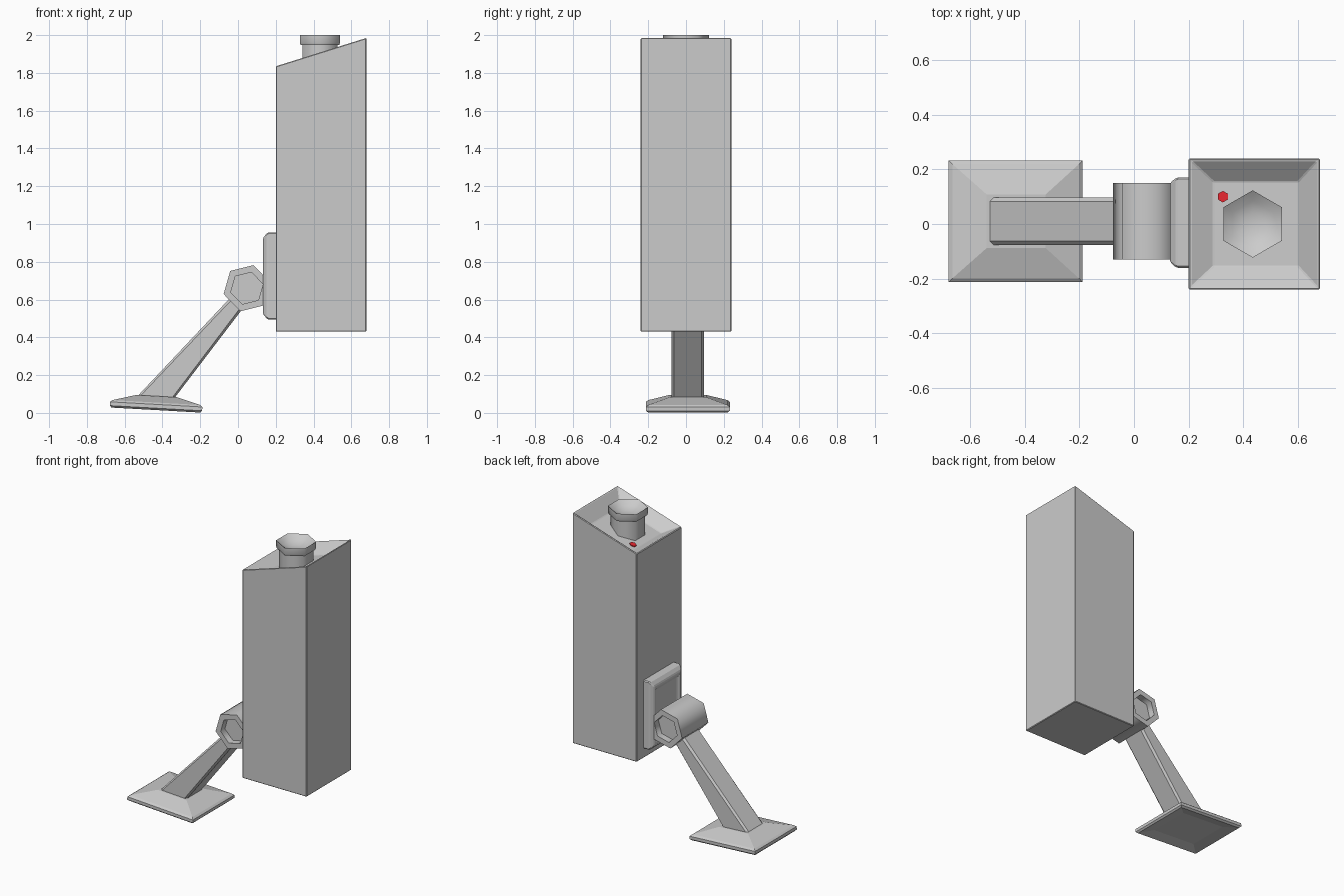
import bpy, bmesh, math

if "Cube" in bpy.data.objects:
    bpy.data.objects.remove(bpy.data.objects["Cube"])


def loft(name, rings, smooth=None, bevel=0):
    """Skin equal-sized point rings and cap both ends."""
    bm = bmesh.new()
    rows = [[bm.verts.new(p) for p in r] for r in rings]
    n = len(rows[0])
    for a, b in zip(rows, rows[1:]):
        for i in range(n):
            j = (i + 1) % n
            bm.faces.new((a[i], a[j], b[j], b[i]))
    bm.faces.new(rows[0])
    bm.faces.new(rows[-1])
    bmesh.ops.recalc_face_normals(bm, faces=bm.faces)
    me = bpy.data.meshes.new(name)
    bm.to_mesh(me)
    bm.free()
    ob = bpy.data.objects.new(name, me)
    bpy.context.collection.objects.link(ob)
    bpy.ops.object.select_all(action='DESELECT')
    bpy.context.view_layer.objects.active = ob
    ob.select_set(True)
    if smooth:
        bpy.ops.object.shade_smooth_by_angle(angle=math.radians(smooth))
    if bevel:
        m = ob.modifiers.new("edge", 'BEVEL')
        m.width = bevel
        m.segments = 1
        m.limit_method = 'ANGLE'
    return ob


def rect(hx, hy, z, cx=0, slope=0):
    return [(cx + sx * hx, sy * hy, z + slope * sx * hx)
            for sx, sy in ((-1, -1), (1, -1), (1, 1), (-1, 1))]


def hexagon(r, start):
    return [(r * math.cos(math.radians(start + 60 * i)),
             r * math.sin(math.radians(start + 60 * i))) for i in range(6)]


SLOPE = 0.15 / 0.48
YC = 0.01

# main case with slanted, sunken top
loft("case", [
    rect(.24, .24, .43, .44),
    rect(.24, .24, 1.91, .44, SLOPE),
    rect(.232, .232, 1.91, .44, SLOPE),
    rect(.155, .155, 1.847, .446, SLOPE)], bevel=.004)

# hexagonal dished nozzle
loft("nozzle", [[(.434 + x, y, z) for x, y in hexagon(r, 30)] for r, z in (
    (.106, 1.80), (.106, 1.947), (.118, 1.947), (.123, 1.96), (.123, 2.0),
    (.085, 1.972), (.04, 1.957))], smooth=62)

# red indicator, lying on the sunken floor
light = loft("indicator", [
    [(.325 + x, .1 + y, 1.81 + dz + SLOPE * x) for x, y in hexagon(.021, 30)]
    for dz in (-.01, .005)])
red = bpy.data.materials.new("red")
red.diffuse_color = (.8, .02, .03, 1)
red.use_nodes = True
red.node_tree.nodes["Principled BSDF"].inputs["Base Color"].default_value = red.diffuse_color
light.data.materials.append(red)

# bracket plate on the case side
loft("bracket_plate", [
    [(x, YC * .5 + sy * hy, .725 + sz * hz)
     for sy, sz in ((-1, -1), (1, -1), (1, 1), (-1, 1))]
    for x, hy, hz in ((.21, .165, .23), (.155, .165, .23), (.132, .145, .2),
                      (.132, .125, .175), (.145, .115, .165))], bevel=.006)

# hexagonal hinge barrel with sunken ends
loft("hinge_barrel", [
    [(.047 + x, YC + y, .66 + z) for x, z in hexagon(r, 74)]
    for r, y in ((.088, -.095), (.088, -.14), (.127, -.14),
                 (.127, .14), (.088, .14), (.088, .095))], smooth=62)


# tapered leg with chamfered edges
def leg_section(upper, lower, h=.086, c=.013):
    w = math.dist(upper, lower)
    f = c / w
    pts = [(f, -h), (1 - f, -h), (1, c - h), (1, h - c),
           (1 - f, h), (f, h), (0, h - c), (0, c - h)]
    return [(upper[0] + t * (lower[0] - upper[0]), YC + y,
             upper[1] + t * (lower[1] - upper[1])) for t, y in pts]


loft("leg", [leg_section((-.54, .08), (-.343, .07)),
             leg_section((0, .653), (.06, .598))])

# slightly tilted foot pad, hollowed underneath
foot = loft("foot_pad", [rect(hx, hy, z) for hx, hy, z in (
    (.16, .14, .015), (.235, .21, 0), (.245, .222, .01), (.245, .222, .03),
    (.232, .209, .04), (.108, .098, .074))])
foot.location = (-.435, YC, .015)
foot.rotation_euler.y = math.radians(3.2)
